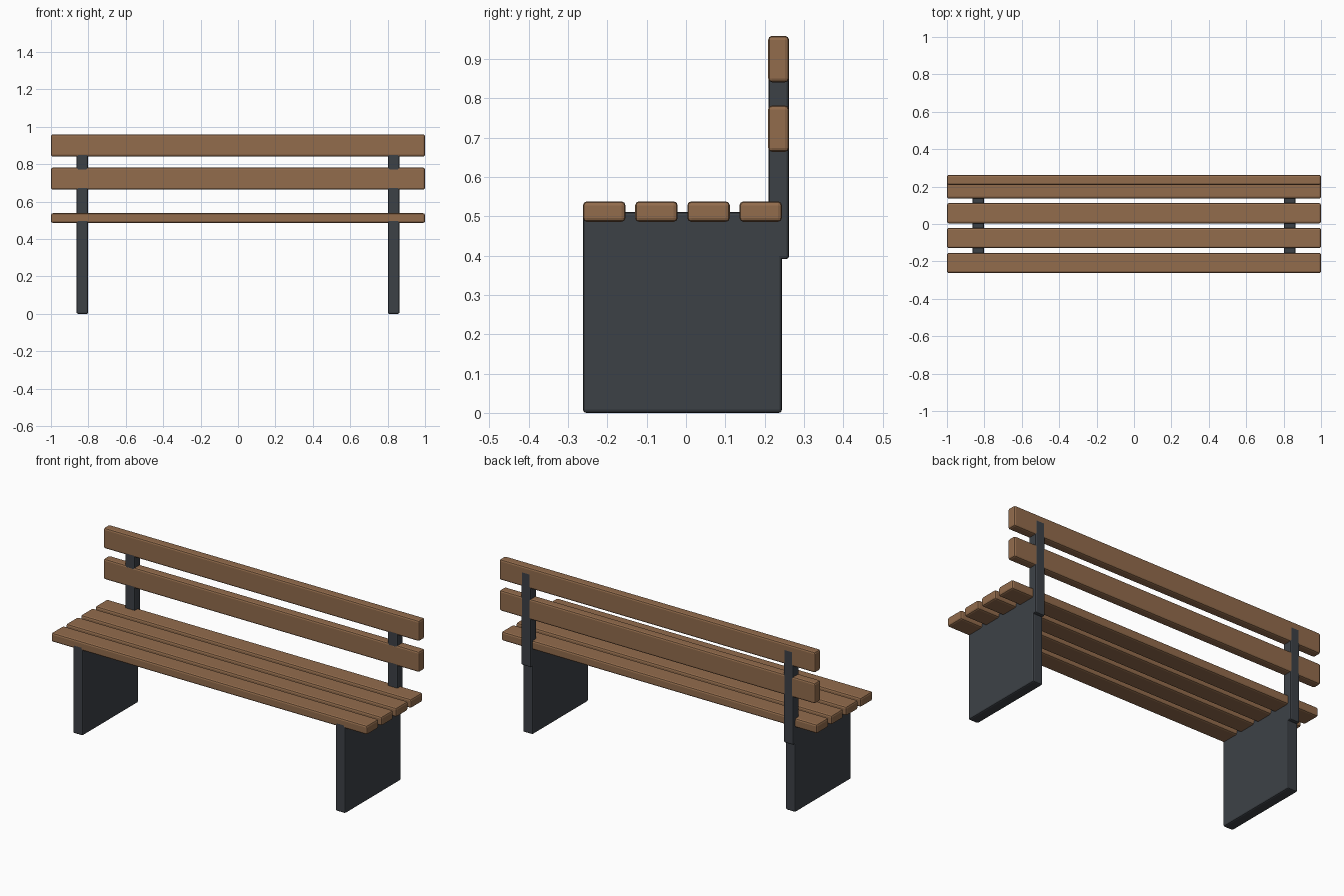
import bpy
from mathutils import Vector

if "Cube" in bpy.data.objects:
    bpy.data.objects.remove(bpy.data.objects["Cube"])


def material(name, rgb):
    m = bpy.data.materials.new(name)
    m.diffuse_color = (*rgb, 1)
    m.use_nodes = True
    m.node_tree.nodes["Principled BSDF"].inputs["Base Color"].default_value = m.diffuse_color
    return m


wood = material("brown_wood", (0.29, 0.15, 0.073))
metal = material("dark_grey_metal", (0.046, 0.053, 0.062))


def box(name, lo, hi, mat, bevel):
    """Box between two corners with softened edges."""
    lo, hi = Vector(lo), Vector(hi)
    bpy.ops.mesh.primitive_cube_add(size=1, location=(lo + hi) / 2)
    ob = bpy.context.object
    ob.name = name
    ob.scale = hi - lo
    bpy.ops.object.transform_apply(location=False, rotation=False, scale=True)
    ob.data.materials.append(mat)
    mod = ob.modifiers.new("soft_edges", "BEVEL")
    mod.width = bevel
    mod.segments = 2
    return ob


# seat slats
for i in range(4):
    y = -0.262 + i * 0.1327
    box(f"seat_slat_{i + 1}", (-1, y, 0.486), (1, y + 0.108, 0.538), wood, 0.01)

# backrest slats
for name, z in (("lower", 0.664), ("upper", 0.841)):
    box(f"back_slat_{name}", (-1, 0.209, z), (1, 0.262, z + 0.118), wood, 0.01)

# slab legs and backrest posts on both sides
for side, x in (("left", -0.863), ("right", 0.801)):
    box(f"leg_{side}", (x, -0.262, 0), (x + 0.062, 0.244, 0.511), metal, 0.008)
    box(f"back_post_{side}", (x, 0.2095, 0.391), (x + 0.062, 0.2622, 0.93), metal, 0.008)
